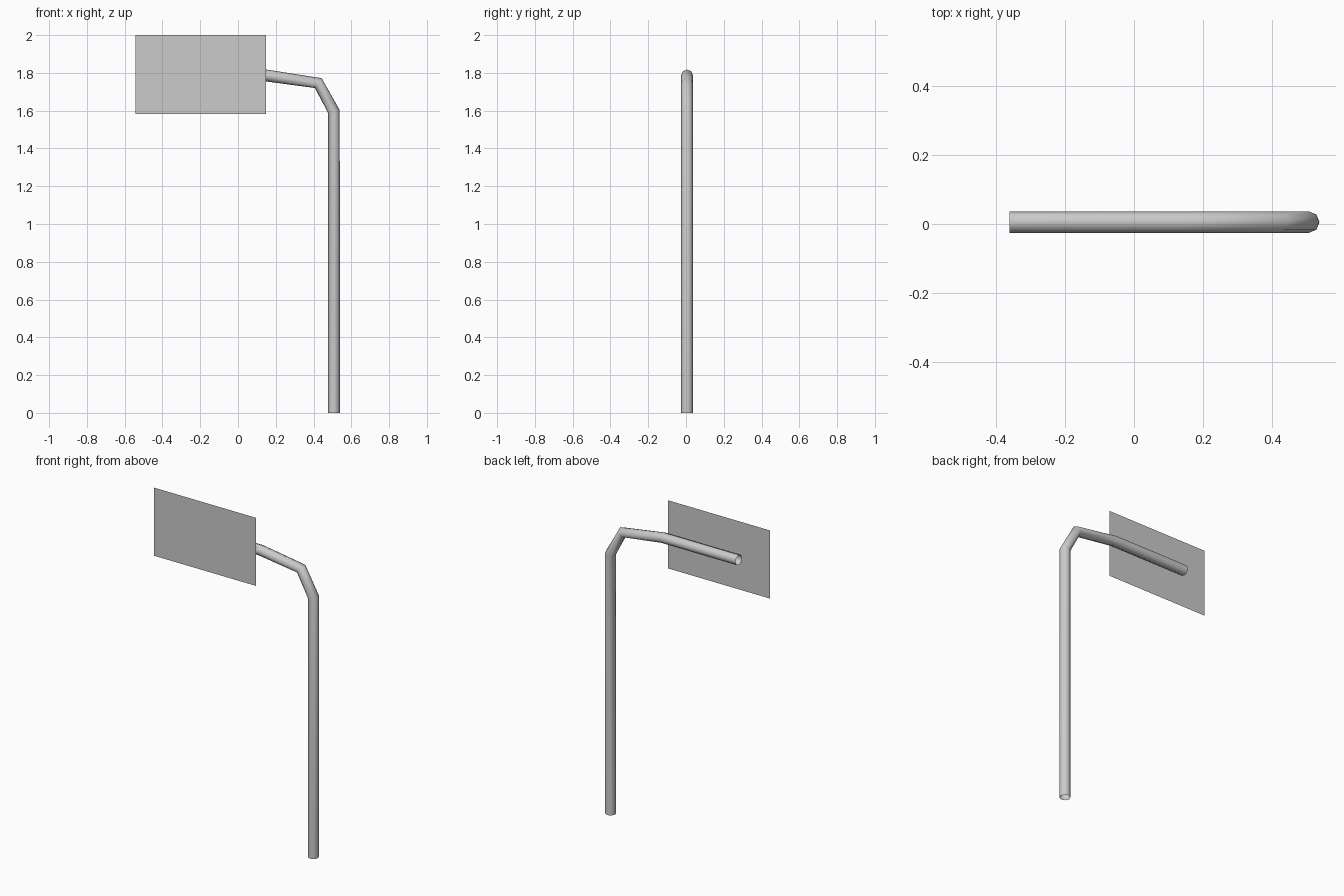
import bpy

cube = bpy.data.objects.get("Cube")
if cube:
    bpy.data.objects.remove(cube, do_unlink=True)

RADIUS = 0.0315
PIPE_Y = 0.0055
PANEL_Y = -0.037

# Single grey finish
grey = bpy.data.materials.new("plain_grey")
grey.use_nodes = True
colour = (0.6, 0.6, 0.6, 1.0)
grey.diffuse_color = colour
grey.node_tree.nodes["Principled BSDF"].inputs["Base Color"].default_value = colour


def add_mesh(name, mesh):
    obj = bpy.data.objects.new(name, mesh)
    mesh.materials.clear()
    mesh.materials.append(grey)
    bpy.context.collection.objects.link(obj)
    return obj


# Bent eight-sided pipe, open at both ends: post, elbow and arm
path = [(0.508, 0), (0.508, 1.595), (0.425, 1.746), (0.15, 1.786), (-0.362, 1.786)]
curve = bpy.data.curves.new("post_path", "CURVE")
curve.dimensions = "3D"
curve.bevel_depth = RADIUS
curve.bevel_resolution = 2
curve.use_fill_caps = False
spline = curve.splines.new("POLY")
spline.points.add(len(path) - 1)
for point, (x, z) in zip(spline.points, path):
    point.co = (x, PIPE_Y, z, 1)

# Turn the swept path into a mesh and smooth it
helper = bpy.data.objects.new("post_path", curve)
bpy.context.collection.objects.link(helper)
bpy.context.view_layer.update()
graph = bpy.context.evaluated_depsgraph_get()
mesh = bpy.data.meshes.new_from_object(helper.evaluated_get(graph))
bpy.data.objects.remove(helper, do_unlink=True)
post = add_mesh("bent_post", mesh)
for face in mesh.polygons:
    face.use_smooth = True

# Flat sign sheet in front of the arm
left, right, low, high = -0.543, 0.148, 1.582, 2.0
sheet = bpy.data.meshes.new("sign_panel")
corners = [(left, low), (right, low), (right, high), (left, high)]
sheet.from_pydata([(x, PANEL_Y, z) for x, z in corners], [], [(0, 1, 2, 3)])
add_mesh("sign_panel", sheet)
